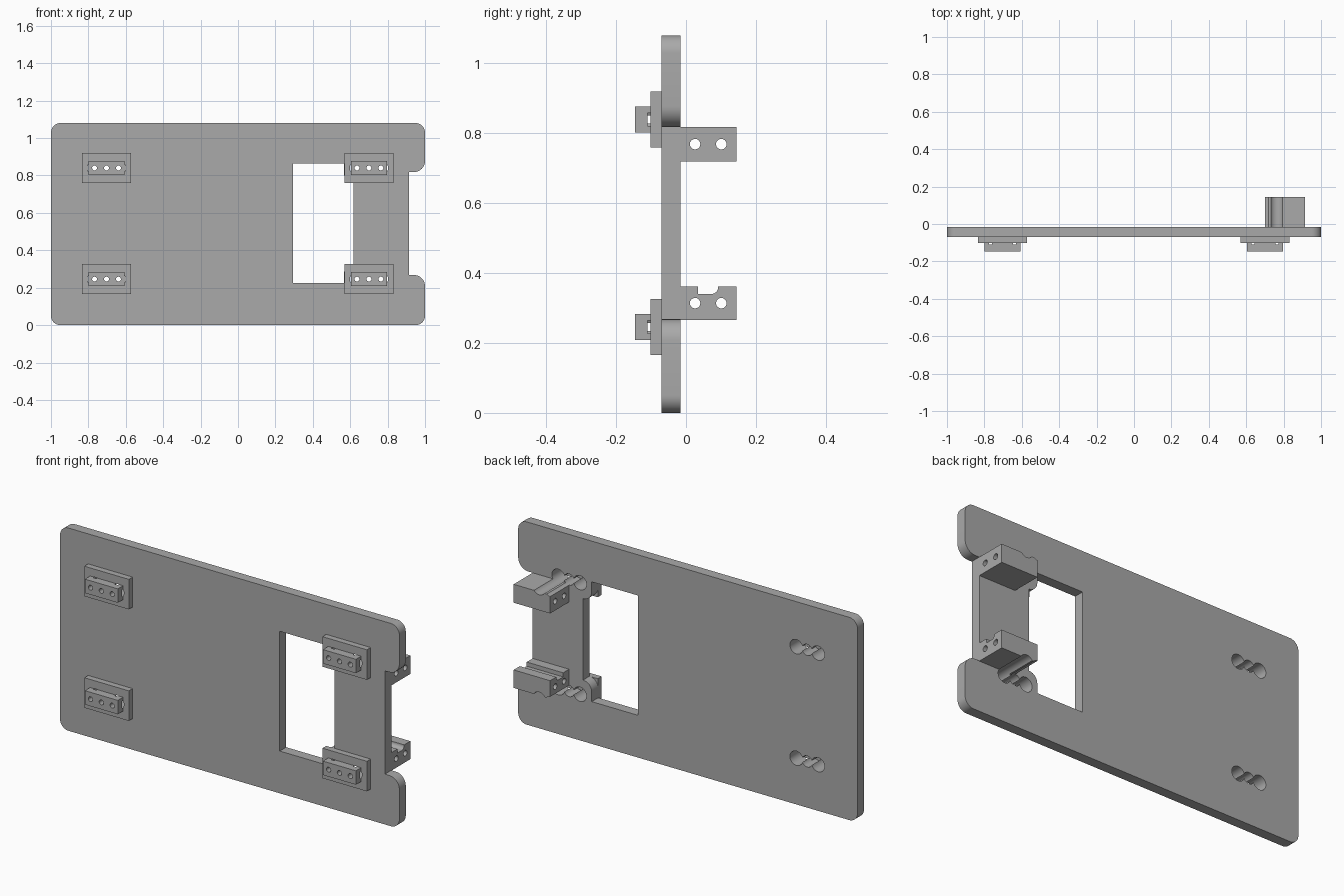
import bpy, bmesh
from math import sin, cos, pi, hypot

cube = bpy.data.objects.get("Cube")
if cube:
    bpy.data.objects.remove(cube, do_unlink=True)

grey = bpy.data.materials.new("plain grey")
grey.use_nodes = True
COLOR = (0.4, 0.4, 0.4, 1)
grey.diffuse_color = COLOR
grey.node_tree.nodes["Principled BSDF"].inputs["Base Color"].default_value = COLOR


def prism(name, outline, lo, hi, axis="y"):
    """Extrude a 2D outline: (x, z) along y, or (y, z) along x."""
    def place(p, t):
        return (p[0], t, p[1]) if axis == "y" else (t, p[0], p[1])
    bm = bmesh.new()
    face = bm.faces.new([bm.verts.new(place(p, lo)) for p in outline])
    ext = bmesh.ops.extrude_face_region(bm, geom=[face])
    for v in ext["geom"]:
        if isinstance(v, bmesh.types.BMVert):
            v.co = place((v.co.x if axis == "y" else v.co.y, v.co.z), hi)
    bmesh.ops.recalc_face_normals(bm, faces=bm.faces)
    mesh = bpy.data.meshes.new(name)
    bm.to_mesh(mesh)
    bm.free()
    mesh.materials.append(grey)
    obj = bpy.data.objects.new(name, mesh)
    bpy.context.collection.objects.link(obj)
    return obj


def rounded(corners, steps=10):
    """Outline from (u, v, radius) corners, each rounded by a quarter arc."""
    out = []
    for i, (u, v, r) in enumerate(corners):
        if not r:
            out.append((u, v))
            continue
        ends = []
        for n in (corners[i - 1], corners[(i + 1) % len(corners)]):
            d = hypot(n[0] - u, n[1] - v)
            ends.append(((n[0] - u) / d * r, (n[1] - v) / d * r))
        a, b = ends
        for k in range(steps + 1):
            t = k / steps * pi / 2
            wa, wb = 1 - sin(t), 1 - cos(t)
            out.append((u + a[0] * wa + b[0] * wb, v + a[1] * wa + b[1] * wb))
    return out


def circle(u, v, r, n=24):
    return [(u + r * cos(2 * pi * k / n), v + r * sin(2 * pi * k / n)) for k in range(n)]


def rect(u0, u1, v0, v1):
    return [(u0, v0), (u1, v0), (u1, v1), (u0, v1)]


def cut(obj, cutters):
    bpy.context.view_layer.objects.active = obj
    for c in cutters:
        mod = obj.modifiers.new("cut", "BOOLEAN")
        mod.operation, mod.solver, mod.object = "DIFFERENCE", "EXACT", c
        bpy.ops.object.modifier_apply(modifier=mod.name)


FRONT, BACK = -0.07, -0.016          # plate faces
PITCH = 0.064                        # pin spacing
MIDS = [(x, z) for x in (-0.703, 0.7) for z in (0.246, 0.84)]


def pocket_outline(x, z):
    """Three overlapping circles, the middle one smaller."""
    rings = [(-PITCH, 0.038), (0, 0.03), (PITCH, 0.038)]
    top = []
    for c, r in rings:
        for k in range(25):
            u, v = c + r * cos(pi * k / 24), r * sin(pi * k / 24)
            if all(hypot(u - c2, v) >= r2 - 1e-6 for c2, r2 in rings):
                top.append((u, v))
    top.sort()
    low = [(u, -v) for u, v in reversed(top[1:-1])]
    return [(x + u, z + v) for u, v in top + low]


# Main plate with the notch in its left edge
N, R = 0.06, 0.05
plate = prism("plate", rounded([
    (-1, 0, R), (1, 0, R), (1, 0.268, N), (0.915, 0.268, 0),
    (0.915, 0.818, 0), (1, 0.818, N), (1, 1.08, R), (-1, 1.08, R)]), FRONT, BACK)

# Cutters for the window and the connector pockets
window = prism("window_cutter", rounded([
    (0.295, 0.225, 0), (0.567, 0.225, 0), (0.567, 0.326, R), (0.618, 0.326, 0),
    (0.618, 0.76, 0), (0.567, 0.76, R), (0.567, 0.863, 0), (0.295, 0.863, 0)]), -0.3, 0.3)
pockets = [prism("pocket_cutter", pocket_outline(x, z), -0.11, 0.3) for x, z in MIDS]
cut(plate, [window] + pockets)
parts, helpers = [plate], [window] + pockets

# Stepped connector blocks with three pin holes each
for i, (x, z) in enumerate(MIDS):
    base = prism("connector_base", rect(x - 0.131, x + 0.131, z - 0.08, z + 0.08), -0.102, FRONT)
    block = prism("connector_block", rect(x - 0.097, x + 0.097, z - 0.037, z + 0.037), -0.146, -0.102)
    holes = [prism("pin_cutter", circle(x + k * PITCH, z, 0.013), -0.3, 0) for k in (-1, 0, 1)]
    cut(base, [pockets[i]])
    cut(block, [pockets[i]] + holes)
    parts += [base, block]
    helpers += holes

# Rear brackets, the lower one with a groove along its top
upper = prism("upper_bracket", rect(BACK, 0.144, 0.72, 0.818), 0.7, 0.915, "x")
lower = prism("lower_bracket", rounded([
    (BACK, 0.266, 0), (0.144, 0.266, 0), (0.144, 0.362, 0), (0.092, 0.362, 0),
    (0.092, 0.34, 0.02), (0.034, 0.34, 0), (0.034, 0.362, 0), (BACK, 0.362, 0)]), 0.7, 0.915, "x")
for obj, z, pocket in ((upper, 0.769, pockets[3]), (lower, 0.314, pockets[2])):
    screws = [prism("screw_cutter", circle(y, z, 0.015), 0.5, 1.2, "x") for y in (0.026, 0.101)]
    cut(obj, screws + [pocket])
    parts.append(obj)
    helpers += screws

for h in helpers:
    bpy.data.objects.remove(h, do_unlink=True)

# Smooth the rounded edges, keep the rest sharp
for p in parts:
    bpy.ops.object.select_all(action="DESELECT")
    p.select_set(True)
    bpy.context.view_layer.objects.active = p
    bpy.ops.object.shade_smooth_by_angle(angle=0.5)
